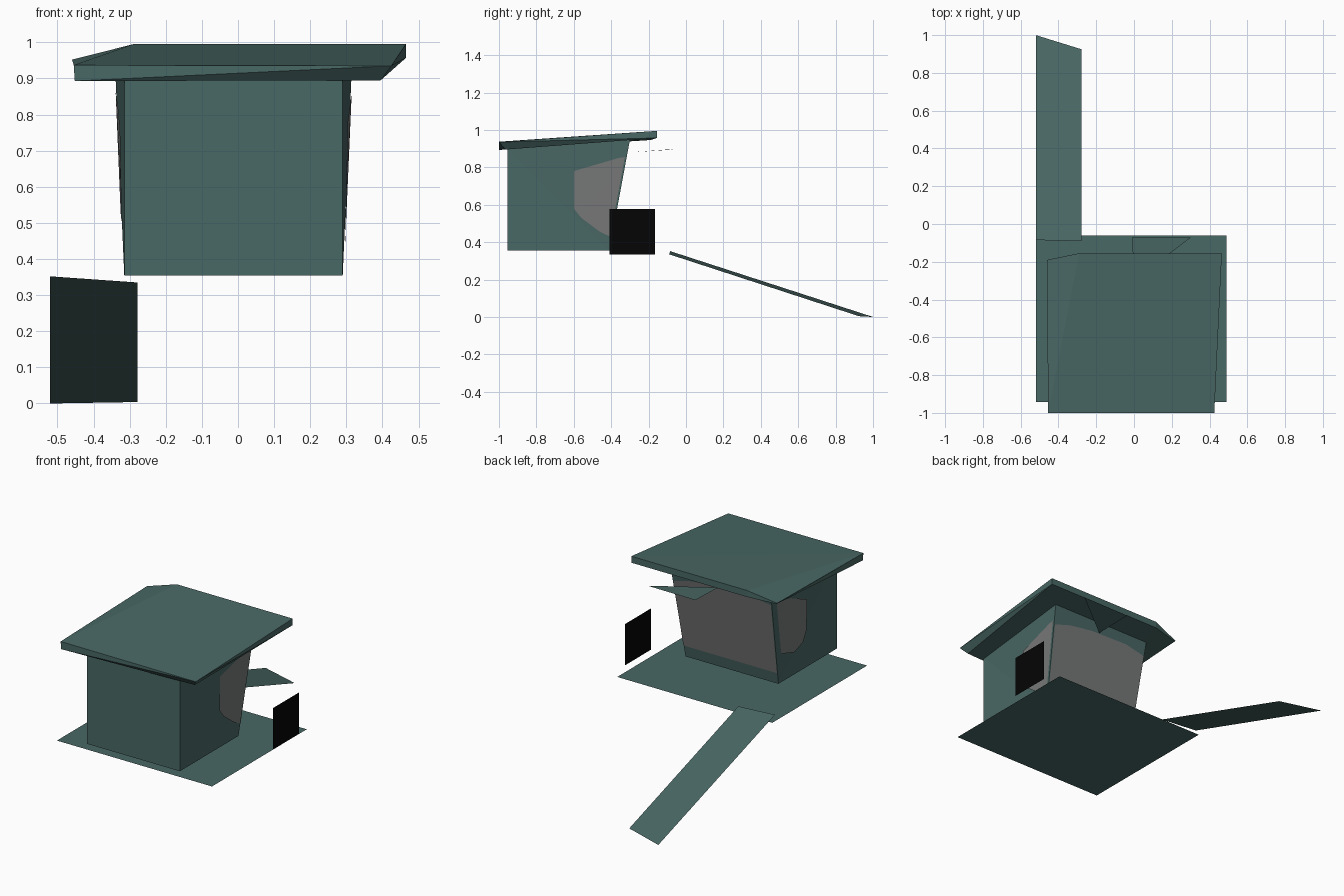
import bpy

cube = bpy.data.objects.get("Cube")
if cube:
    bpy.data.objects.remove(cube, do_unlink=True)


def material(name, r, g, b):
    m = bpy.data.materials.new(name)
    m.use_nodes = True
    m.diffuse_color = (r, g, b, 1)
    bsdf = m.node_tree.nodes["Principled BSDF"]
    bsdf.inputs["Base Color"].default_value = (r, g, b, 1)
    bsdf.inputs["Roughness"].default_value = 0.8
    return m


teal = material("weathered_teal", 0.066, 0.138, 0.128)
glass = material("grey_glass", 0.185, 0.19, 0.188)
black = material("black", 0.0015, 0.0015, 0.0015)


def build(name, verts, faces, mat):
    mesh = bpy.data.meshes.new(name)
    mesh.from_pydata(verts, [], faces)
    mesh.materials.append(mat)
    mesh.update()
    obj = bpy.data.objects.new(name, mesh)
    bpy.context.scene.collection.objects.link(obj)
    return obj


def sheet(name, verts, mat=teal):
    return build(name, verts, [tuple(range(len(verts)))], mat)


def fan(name, verts, mat):
    # Slightly warped panel, triangulated around its centre
    n = len(verts)
    centre = tuple(sum(v[i] for v in verts) / n for i in range(3))
    faces = [(i, (i + 1) % n, n) for i in range(n)]
    return build(name, verts + [centre], faces, mat)


DECK, FLOOR, FRONT = 0.314, 0.355, -0.955


def back_y(z):
    return -0.41 + 0.186 * (z - FLOOR)


def wall_x(side, y, z):
    # Side walls splay outward toward the top of the back
    base = 0.29 if side > 0 else -0.315
    t = (y - FRONT) / (back_y(z) - FRONT)
    return base + side * 0.026 * t * (z - FLOOR) / 0.59


# Deck, ramp, awning and hanging panel
sheet("deck", [(-0.52, -0.942, DECK), (0.49, -0.942, DECK),
               (0.49, -0.06, DECK), (-0.52, -0.06, DECK)])
sheet("ramp", [(-0.52, -0.085, 0.352), (-0.278, -0.09, 0.335),
               (-0.278, 0.925, 0.004), (-0.52, 1, 0)])
sheet("awning", [(0.3, -0.072, 0.897), (-0.01, -0.072, 0.895),
                 (0, -0.3, 0.88)])
sheet("side_panel", [(0.514, -0.41, 0.335), (0.514, -0.165, 0.335),
                     (0.514, -0.165, 0.578), (0.514, -0.41, 0.578)], black)

# Cabin walls; the warped sides fold along a diagonal
top_front, top_back = 0.903, 0.948
rim = []
for zf, zb in ((FLOOR, FLOOR), (top_front, top_back)):
    for side, front in ((-1, True), (1, True), (1, False), (-1, False)):
        z = zf if front else zb
        y = FRONT if front else back_y(z)
        rim.append((wall_x(side, y, z), y, z))
build("cabin_walls", rim, [(0, 1, 5, 4), (2, 3, 7, 6), (1, 2, 5), (2, 6, 5),
                           (3, 0, 4), (3, 4, 7)], teal)

# Side windows near the back corners
outlines = {
    1: [(-0.6, 0.78), (-0.6, 0.58), (-0.56, 0.53), (-0.46, 0.455),
        (back_y(0.43) - 0.01, 0.43), (back_y(0.855) - 0.01, 0.855),
        (-0.36, 0.85)],
    -1: [(-0.66, 0.76), (-0.66, 0.58), (-0.63, 0.52), (-0.55, 0.49),
         (-0.42, 0.53), (-0.36, 0.86), (-0.5, 0.83)],
}
for side, label in ((1, "left"), (-1, "right")):
    pts = [(wall_x(side, y, z) + side * 0.003, y, z)
           for y, z in outlines[side]]
    fan(label + "_window", pts if side > 0 else pts[::-1], glass)

# Wide back window
edge = [(0.292, 0.425), (-0.317, 0.425), (-0.334, 0.86),
        (-0.2, 0.885), (0.05, 0.88), (0.2, 0.86), (0.306, 0.83)]
fan("back_window", [(x, back_y(z) + 0.004, z) for x, z in edge], glass)

# Sloping roof slab with a clipped back corner
upper = [(-0.455, -1, 0.937), (0.425, -1, 0.935), (0.465, -0.155, 0.995),
         (-0.29, -0.155, 0.995), (-0.46, -0.19, 0.952)]
lower = [(-0.452, -1, 0.893), (0.395, -0.965, 0.895), (0.465, -0.155, 0.957),
         (-0.29, -0.155, 0.957), (-0.455, -0.19, 0.946)]
n = len(upper)
faces = [(0, i, i + 1) for i in range(1, n - 1)]
faces += [(n, n + i + 1, n + i) for i in range(1, n - 1)]
for i in range(n):
    j = (i + 1) % n
    if i == 1:
        faces += [(i, n + i, n + j), (i, n + j, j)]
    else:
        faces += [(i, n + i, j), (j, n + i, n + j)]
build("roof", upper + lower, faces, teal)
